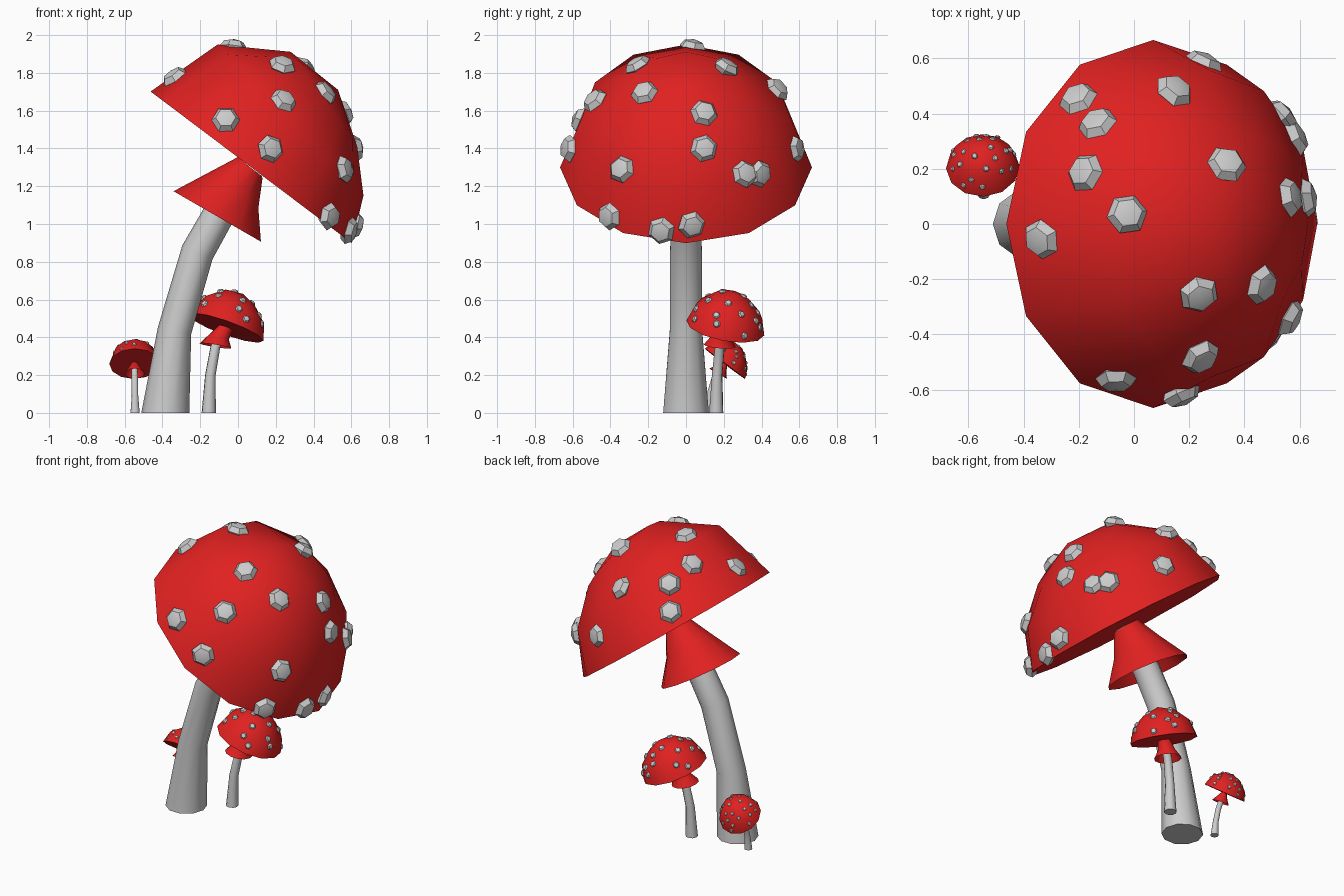
import bpy, bmesh, random
from math import radians, cos, sin, pi, sqrt
from mathutils import Vector, Matrix
from mathutils.bvhtree import BVHTree

if "Cube" in bpy.data.objects:
    bpy.data.objects.remove(bpy.data.objects["Cube"])

random.seed(4)
red = bpy.data.materials.new("red")
red.diffuse_color = (0.75, 0.015, 0.015, 1)
red.use_nodes = True
red.node_tree.nodes["Principled BSDF"].inputs["Base Color"].default_value = red.diffuse_color


def finish(bm, name, mat=None, angle=60):
    bmesh.ops.recalc_face_normals(bm, faces=bm.faces)
    me = bpy.data.meshes.new(name)
    bm.to_mesh(me)
    bm.free()
    ob = bpy.data.objects.new(name, me)
    bpy.context.collection.objects.link(ob)
    if mat:
        me.materials.append(mat)
    bpy.ops.object.select_all(action='DESELECT')
    ob.select_set(True)
    bpy.context.view_layer.objects.active = ob
    bpy.ops.object.shade_smooth_by_angle(angle=radians(angle))
    return ob


def loft(name, rings, M, n=12, mat=None, tip=None, cap=False):
    """Skin through rings (x, z, tilt, radius) that lean towards local +x."""
    bm = bmesh.new()
    loops = []
    for x, z, tilt, r in rings:
        t = radians(tilt)
        loops.append([bm.verts.new(M @ Vector((x + r * cos(a) * cos(t), r * sin(a),
                                               z - r * cos(a) * sin(t))))
                      for a in (2 * pi * i / n for i in range(n))])
    for lo, hi in zip(loops, loops[1:]):
        for i in range(n):
            j = (i + 1) % n
            bm.faces.new((lo[i], lo[j], hi[j], hi[i]))
    if cap:
        bm.faces.new(loops[0][::-1])
    if tip:
        top = bm.verts.new(M @ Vector((tip[0], 0, tip[1])))
        for i in range(n):
            bm.faces.new((loops[-1][i], loops[-1][(i + 1) % n], top))
    return finish(bm, name, mat)


def mushroom(name, base, heading, scale, stem, skirt, dome, tip):
    M = (Matrix.Translation((*base, 0)) @ Matrix.Rotation(radians(heading), 4, 'Z')
         @ Matrix.Scale(scale, 4))
    loft(name + "_stem", stem, M, n=10, cap=True)
    loft(name + "_skirt", skirt, M, mat=red)
    cap = loft(name + "_cap", dome, M, mat=red, tip=tip, cap=True)
    tree = BVHTree.FromPolygons([v.co for v in cap.data.vertices],
                                [p.vertices[:] for p in cap.data.polygons])
    return tree, M


def add_spots(name, hits, r):
    """Flattened six-sided lumps lying on the cap surface."""
    bm = bmesh.new()
    for loc, nor in hits:
        if loc is None:
            continue
        q = nor.to_track_quat('Z', 'Y').to_matrix().to_4x4()
        m = (Matrix.Translation(loc) @ q @ Matrix.Rotation(random.uniform(0, 1), 4, 'Z')
             @ Matrix.Diagonal((r, r, r * 0.6, 1)))
        bmesh.ops.create_uvsphere(bm, u_segments=6, v_segments=4, radius=1, matrix=m)
    finish(bm, name, angle=40)


def scatter(tree, M, dome, count):
    """Even spiral of surface points over a dome."""
    x, z, tilt, r = dome[0]
    R = M @ Matrix.Translation((x, 0, z)) @ Matrix.Rotation(radians(tilt), 4, 'Y')
    hits = []
    for i in range(count):
        h = 0.1 + 0.88 * (i + 0.5) / count
        a = i * 2.39996 + random.uniform(-0.25, 0.25)
        s = sqrt(1 - h * h)
        o = R @ Vector((0, 0, 0.05 * r))
        d = (R.to_3x3() @ Vector((s * cos(a), s * sin(a), h))).normalized()
        loc, nor, _, _ = tree.ray_cast(o, d)
        hits.append((loc, nor))
    return hits


# shape of the strongly bent mushroom
stem = [(0, 0, 0, .127), (.049, .435, 12, .09), (.17, .85, 25, .088),
        (.28, 1.045, 32, .085), (.45, 1.3, 37, .08)]
skirt = [(.275, 1.04, 30, .267), (.365, 1.18, 37, .16), (.45, 1.3, 40, .085)]
dome = [(.455, 1.30, 37, .667), (.663, 1.55, 46, .556), (.84, 1.66, 55, .307)]
tip = (.915, 1.71)

# large mushroom, spots placed from above, from the right and at the edges
tree, M = mushroom("large", (-.385, 0), 0, 1, stem, skirt, dome, tip)
from_top = [(-.2, .45), (-.13, .36), (-.175, .185), (-.025, .035), (-.335, -.055),
            (.145, .48), (.335, .215), (.235, -.255), (.46, -.22), (.24, -.48),
            (-.065, -.56), (.56, .095), (.56, -.34)]
from_right = [(.31, 1.265), (.39, 1.265), (-.405, 1.04), (-.13, .965), (.03, .995), (.095, 1.4)]
edge = [(.18, -.635, 1.4), (.26, .595, 1.4)]
hits = [tree.ray_cast(Vector((x, y, 3)), Vector((0, 0, -1)))[:2] for x, y in from_top]
hits += [tree.ray_cast(Vector((3, y, z)), Vector((-1, 0, 0)))[:2] for y, z in from_right]
hits += [tree.find_nearest(Vector(p))[:2] for p in edge]
add_spots("large_spots", hits, .075)

# smallest mushroom, same shape leaning backwards
tree, M = mushroom("small", (-.545, .115), 92, .2, stem, skirt, dome, tip)
add_spots("small_spots", scatter(tree, M, dome, 24), .012)

# medium mushroom, straighter
dome2 = [(.103, .45, 22, .21), (.148, .54, 27, .178), (.185, .60, 32, .1)]
tree, M = mushroom("medium", (-.155, .16), 28, 1,
                   [(0, 0, 0, .038), (.01, .2, 5, .028), (.04, .35, 12, .026), (.1, .45, 20, .025)],
                   [(.04, .355, 10, .085), (.06, .40, 15, .055), (.1, .45, 22, .04)],
                   dome2, (.205, .63))
add_spots("medium_spots", scatter(tree, M, dome2, 21), .021)
